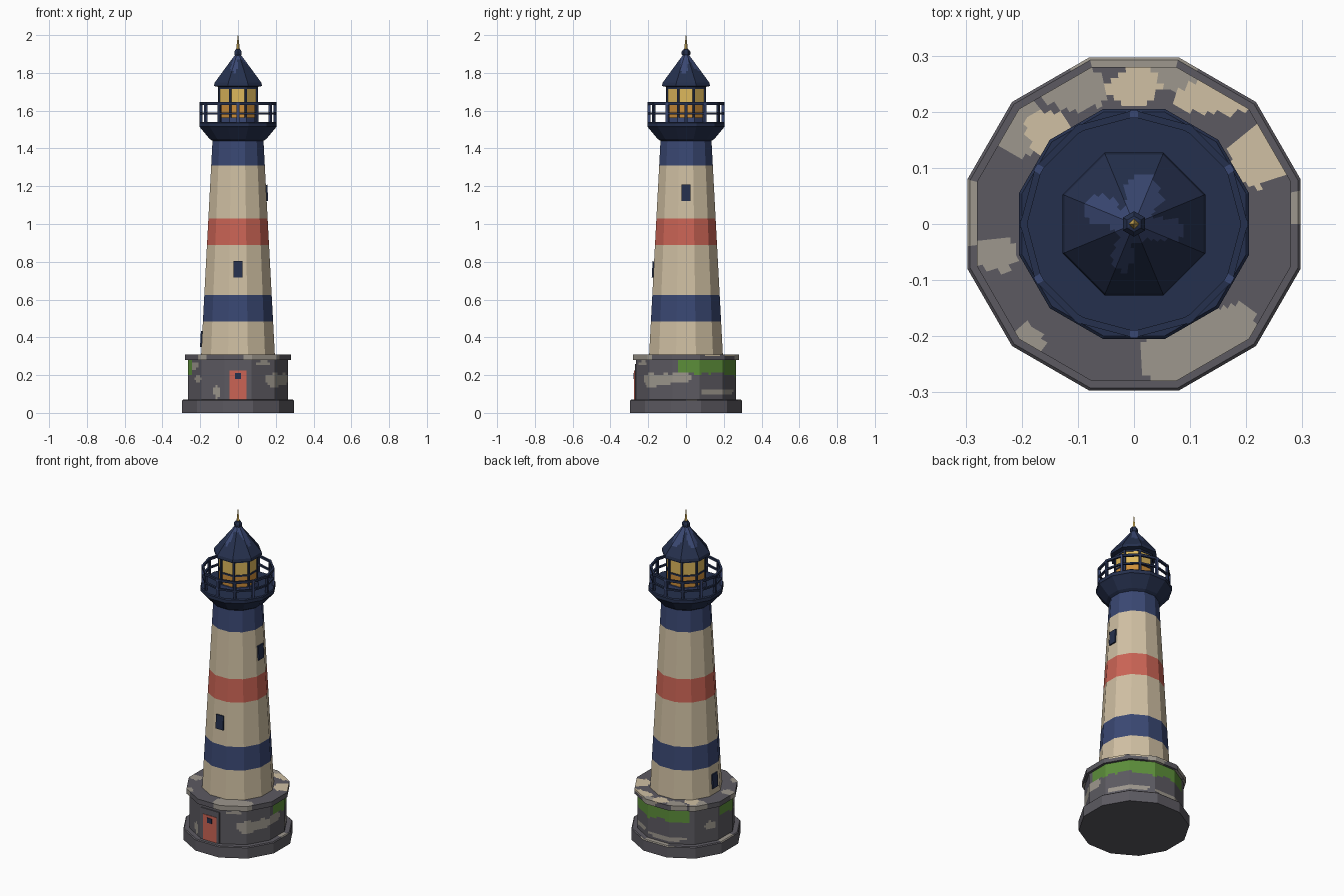
import bpy, bmesh, math
from mathutils import Matrix, Vector, noise

if "Cube" in bpy.data.objects:
    bpy.data.objects.remove(bpy.data.objects["Cube"])


def mat(name, r, g, b):
    m = bpy.data.materials.new(name)
    lin = [((c / 255 + 0.055) / 1.055) ** 2.4 for c in (r, g, b)]
    m.diffuse_color = (*lin, 1)
    m.use_nodes = True
    m.node_tree.nodes["Principled BSDF"].inputs["Base Color"].default_value = m.diffuse_color
    return m


CREAM = mat("cream paint", 208, 192, 163)
RED = mat("red paint", 203, 100, 85)
BLUE = mat("blue paint", 58, 72, 115)
NAVY = mat("navy metal", 37, 48, 77)
STONE = mat("dark stone", 92, 90, 97)
PALE = mat("pale stone", 157, 151, 141)
MOSS = mat("green moss", 92, 142, 58)
GLASS = mat("yellow glass", 222, 184, 92)
AMBER = mat("amber glass", 205, 142, 58)


def finish(name, bm, mats, rule=None):
    me = bpy.data.meshes.new(name)
    bm.normal_update()
    if rule:
        for f in bm.faces:
            f.material_index = mats.index(rule(f.calc_center_median()))
    bm.to_mesh(me)
    bm.free()
    for m in mats:
        me.materials.append(m)
    ob = bpy.data.objects.new(name, me)
    bpy.context.collection.objects.link(ob)
    return ob


def lathe(name, profile, n, mats, rule=None, sub=1, rows=1, rot=0.5, closed=False):
    """n-sided turned shape; profile is (apothem, z) from bottom to top"""
    pts = [profile[0]]
    for a, b in zip(profile, profile[1:]):
        for k in range(1, rows + 1):
            t = k / rows
            pts.append((a[0] + (b[0] - a[0]) * t, a[1] + (b[1] - a[1]) * t))
    bm = bmesh.new()
    rings = []
    for r, z in pts:
        R = r / math.cos(math.pi / n)
        ring = []
        for i in range(n):
            a0, a1 = [(i + k + rot) * math.tau / n for k in (0, 1)]
            p = Vector((math.cos(a0), math.sin(a0), 0)) * R
            q = Vector((math.cos(a1), math.sin(a1), 0)) * R
            for k in range(sub):
                v = p.lerp(q, k / sub)
                ring.append(bm.verts.new((v.x, v.y, z)))
        rings.append(ring)
    m = n * sub
    pairs = list(zip(rings, rings[1:]))
    if closed:
        pairs.append((rings[-1], rings[0]))
    for a, b in pairs:
        for j in range(m):
            k = (j + 1) % m
            bm.faces.new((a[j], a[k], b[k], b[j]))
    if not closed:
        bm.faces.new(rings[0][::-1])
        bm.faces.new(rings[-1])
    return finish(name, bm, mats, rule)


def box(name, size, loc, m, rot=Matrix()):
    bm = bmesh.new()
    bmesh.ops.create_cube(bm, size=1, matrix=rot @ Matrix.Translation(loc) @ Matrix.Diagonal((*size, 1)))
    return finish(name, bm, [m])


def in_blob(u, v, blobs):
    w = 1 + 0.35 * noise.noise(Vector((u * 25, v * 25, 3)))
    return any(((u - a) / c) ** 2 + ((v - b) / d) ** 2 < w for a, b, c, d in blobs)


# weathered stone base: patches placed by angle and height
WALL_PALE = [(-45, .175, 13, .035), (-60, .26, 10, .014), (-25, .18, 13, .03), (-6, .19, 13, .03),
             (-115, .11, 4, .035), (-150, .25, 8, .02), (-142, .18, 7, .02), (45, .11, 25, .018),
             (100, .10, 28, .015), (155, .17, 8, .025)]


def wall_rule(c):
    a = math.degrees(math.atan2(c.y, c.x))
    low = 0.205 + 0.025 * noise.noise(c * 12)
    if c.z > low and (-9 < a < 128 or a > 168 or a < -155):
        return MOSS
    w = 1 + 0.5 * noise.noise(c * 30)
    if any(((a - b) / d) ** 2 + ((c.z - z) / e) ** 2 < w for b, z, d, e in WALL_PALE):
        return PALE
    return STONE


RIM_CREAM = [(-.15, .165, .04, .04), (0, .245, .045, .035), (.14, .225, .07, .03), (.22, .12, .05, .055)]
RIM_PALE = [(-.25, -.055, .04, .03), (.09, -.23, .075, .085), (.18, -.19, .045, .05),
            (-.11, .24, .06, .04), (.07, .27, .05, .03), (-.2, .17, .05, .05), (-.19, -.21, .03, .03)]


def rim_rule(c):
    if c.z > .3 and in_blob(c.x, c.y, RIM_CREAM):
        return CREAM
    return PALE if in_blob(c.x, c.y, RIM_PALE) else STONE


def plinth_rule(c):
    if c.z > .06 and (c.y > .27 or (c.x < -.25 and -.04 < c.y < .08) or (c.x > .27 and 0 < c.y < .06)):
        return PALE
    return STONE


lathe("base_plinth", [(.297, 0), (.297, .065), (.292, .07), (.25, .07)], 12, [STONE, PALE], plinth_rule, sub=8)
lathe("base_wall", [(.265, .07), (.265, .28)], 12, [STONE, PALE, MOSS], wall_rule, sub=10, rows=16)
lathe("base_rim", [(.26, .28), (.28, .28), (.28, .31), (.18, .31)], 12, [STONE, PALE, CREAM],
      rim_rule, sub=10, rows=10)


# tapering striped tower
def tower_r(z):
    return .195 - (z - .31) * .06 / 1.13


def stripe(c):
    if .48 < c.z < .625 or 1.31 < c.z < 1.45:
        return BLUE
    return RED if .89 < c.z < 1.03 else CREAM


lathe("tower", [(tower_r(z), z) for z in (.31, .485, .625, .89, 1.03, 1.31, 1.445)], 12,
      [CREAM, RED, BLUE], stripe)

# tower windows, tilted with the wall
for label, ang, z in (("front", -90, .76), ("right", 0, 1.165), ("left", 180, .39)):
    M = (Matrix.Rotation(math.radians(ang), 4, 'Z') @ Matrix.Translation((tower_r(z), 0, z))
         @ Matrix.Rotation(-math.atan(.053), 4, 'Y'))
    box(label + "_window", (.016, .05, .085), (0, 0, 0), NAVY, M)

# door
box("door_frame", (.125, .012, .19), (0, -.265, .165), STONE)
box("door", (.09, .016, .155), (0, -.266, .1475), RED)
box("door_window", (.03, .02, .03), (0, -.267, .195), NAVY)

# gallery deck and railing
lathe("gallery", [(.135, 1.44), (.15, 1.45), (.2, 1.51), (.205, 1.515), (.205, 1.535), (.2, 1.54)], 12, [NAVY])
for i in range(12):
    box("railing_post", (.014, .014, .11), (.196, 0, 1.59), BLUE if i % 2 else NAVY,
        Matrix.Rotation(i * math.tau / 12, 4, 'Z'))
for z, h in ((1.638, .007), (1.585, .005)):
    lathe("railing_rail", [(.184, z - h), (.196, z - h), (.196, z + h), (.184, z + h)], 12, [NAVY],
          rot=0, closed=True)

# lantern room
lathe("lantern_sill", [(.108, 1.54), (.108, 1.565)], 8, [BLUE])
lathe("lantern_glass", [(.1, 1.565), (.1, 1.635), (.1, 1.73)], 8, [AMBER, GLASS],
      lambda c: GLASS if c.z > 1.64 else AMBER)
for i in range(8):
    box("lantern_mullion", (.012, .012, .19), (.107, 0, 1.635), NAVY,
        Matrix.Rotation((i + .5) * math.tau / 8, 4, 'Z'))
for z in (1.635, 1.72):
    lathe("lantern_bar", [(.095, z - .005), (.104, z - .005), (.104, z + .005), (.095, z + .005)], 8,
          [NAVY], closed=True)

# roof with faded patches
ROOF_BLUE = [(.015, .05, .035, .036), (-.055, .025, .032, .026), (.05, -.01, .035, .022),
             (-.02, -.055, .018, .03), (0, 0, .04, .035)]
lathe("roof", [(.1, 1.725), (.127, 1.73), (.124, 1.748), (.016, 1.895)], 8, [NAVY, BLUE],
      lambda c: BLUE if c.z > 1.755 and in_blob(c.x, c.y, ROOF_BLUE) else NAVY, sub=6, rows=12)

# finial
bm = bmesh.new()
bmesh.ops.create_uvsphere(bm, u_segments=6, v_segments=5, radius=.024, matrix=Matrix.Translation((0, 0, 1.905)))
finish("finial_ball", bm, [NAVY])
bm = bmesh.new()
bmesh.ops.create_cone(bm, cap_ends=True, segments=4, radius1=.011, radius2=.001, depth=.085,
                      matrix=Matrix.Translation((0, 0, 1.9575)))
finish("finial_spike", bm, [GLASS])
